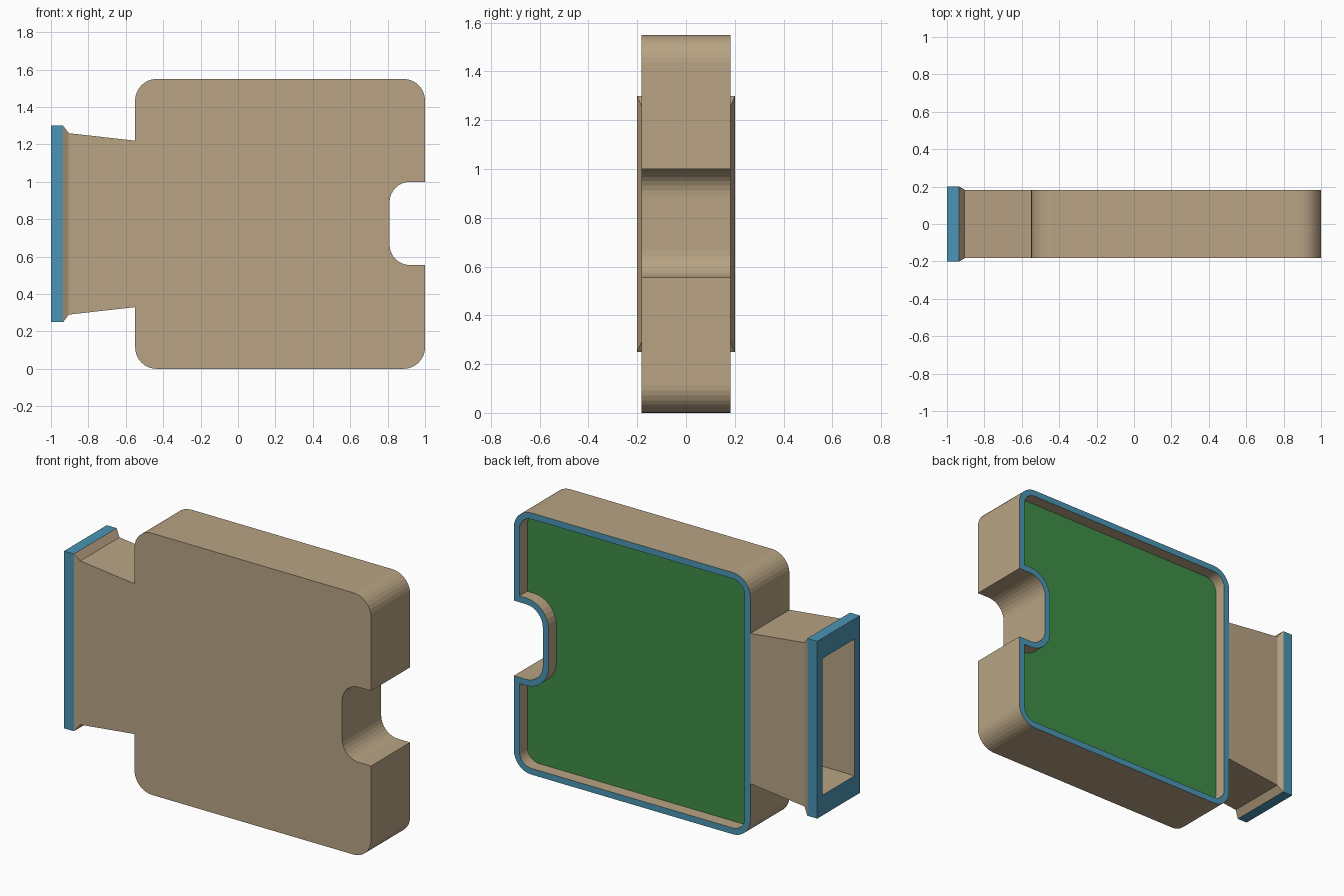
import bpy, bmesh
from math import cos, sin, radians

if "Cube" in bpy.data.objects:
    bpy.data.objects.remove(bpy.data.objects["Cube"])

D = 0.183          # half depth of the body
RIM = 0.037        # rim width on the back
PANEL_Y = 0.11     # depth position of the recessed panel


def material(name, rgb):
    m = bpy.data.materials.new(name)
    m.diffuse_color = (*rgb, 1)
    m.use_nodes = True
    m.node_tree.nodes["Principled BSDF"].inputs["Base Color"].default_value = m.diffuse_color
    return m


TAN = material("tan", (0.48, 0.37, 0.23))
BLUE = material("blue", (0.07, 0.30, 0.46))
GREEN = material("green", (0.05, 0.27, 0.065))
MATS = [TAN, BLUE, GREEN]


def arc(cx, cz, r, a0, a1, n=8):
    return [(cx + r * cos(radians(a0 + (a1 - a0) * i / n)),
             cz + r * sin(radians(a0 + (a1 - a0) * i / n))) for i in range(n + 1)]


def body_profile(t):
    """Rounded square with a side notch, inset by t."""
    r, c, n = 0.115 - t, 0.115, 0.11
    return (arc(-0.55 + c, c, r, 180, 270)
            + arc(1 - c, c, r, 270, 360)
            + [(1 - t, 0.555 - t)]
            + arc(0.81 + n, 0.555 + n, n + t, 270, 180)
            + arc(0.81 + n, 1.0 - n, n + t, 180, 90)
            + [(1 - t, 1.0 + t)]
            + arc(1 - c, 1.55 - c, r, 0, 90)
            + arc(-0.55 + c, 1.55 - c, r, 90, 180))


def loft(name, rings, mats, caps=None):
    """Join equal rings with quads; mats gives a material per band."""
    bm = bmesh.new()
    loops = [[bm.verts.new(p) for p in ring] for ring in rings]
    for a, b, m in zip(loops, loops[1:], mats):
        for i in range(len(a)):
            j = (i + 1) % len(a)
            bm.faces.new((a[i], b[i], b[j], a[j])).material_index = m
    if caps:
        bm.faces.new(loops[0]).material_index = caps[0]
        bm.faces.new(loops[-1]).material_index = caps[1]
    bmesh.ops.recalc_face_normals(bm, faces=bm.faces)
    me = bpy.data.meshes.new(name)
    bm.to_mesh(me)
    bm.free()
    for m in MATS:
        me.materials.append(m)
    ob = bpy.data.objects.new(name, me)
    bpy.context.collection.objects.link(ob)
    return ob


# Body: front face, side walls, blue back rim, recess walls, green panel
body_rings = [[(x, y, z) for x, z in body_profile(t)]
              for t, y in ((0, -D), (0, D), (RIM, D), (RIM, PANEL_Y))]
loft("body", body_rings, [0, 1, 0], caps=(0, 2))


def rect(x, hy, z0, z1):
    return [(x, -hy, z0), (x, hy, z0), (x, hy, z1), (x, -hy, z1)]


# Hollow neck: flared tube, chamfer, blue end flange, inner walls
loft("neck", [rect(-0.55, D, 0.33, 1.22),
              rect(-0.905, D, 0.29, 1.26),
              rect(-0.935, 0.2, 0.25, 1.30),
              rect(-1.0, 0.2, 0.25, 1.30),
              rect(-1.0, 0.15, 0.37, 1.18),
              rect(-0.55, 0.15, 0.37, 1.18)], [0, 0, 1, 1, 0])
